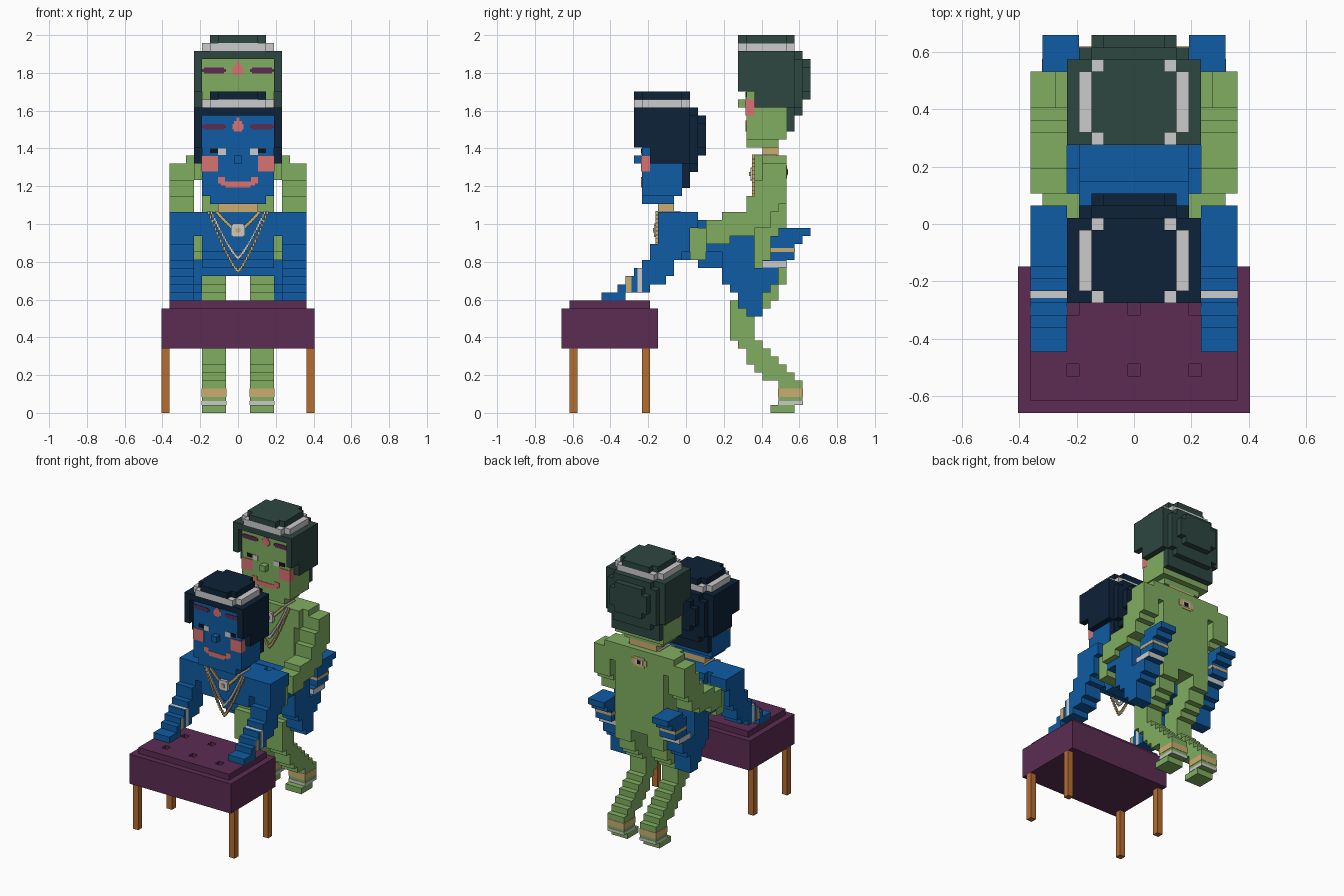
import bpy, bmesh, math

V = 2 / 47  # block size


def lin(c):
    return c / 12.92 if c <= 0.04045 else ((c + 0.055) / 1.055) ** 2.4


def mat(name, hexa):
    m = bpy.data.materials.new(name)
    m.diffuse_color = [lin(int(hexa[i:i + 2], 16) / 255) for i in (0, 2, 4)] + [1]
    return m


GREEN, BLUE = mat("leaf green", "80AE60"), mat("bright blue", "0F5CA3")
DKGREEN, NAVY = mat("dark green", "2E4741"), mat("navy", "0D2238")
PURPLE, WOOD = mat("plum", "5C2C53"), mat("wood", "B56D30")
TAN, SILVER = mat("gold tan", "CBAD70"), mat("silver", "CBCBCB")
CORAL, BLACK = mat("coral", "D87272"), mat("black", "101418")


def half(c):
    return (round(c / V - 0.5) + 0.5) * V


def blocks(name, boxes, m, mirror=False, snap=True, off=(0, 0)):
    """Boxes (x0, x1, y0, y1, z0, z1); snapped to the block grid, shifted by off in y and z."""
    bm = bmesh.new()
    for b in boxes:
        b = list(b)
        if snap:
            b = [half(c) for c in b[:4]] + [round(c / V) * V for c in b[4:]]
        x0, x1, y0, y1, z0, z1 = b
        y0, y1, z0, z1 = y0 + off[0], y1 + off[0], z0 + off[1], z1 + off[1]
        for s in ((1, -1) if mirror else (1,)):
            r = bmesh.ops.create_cube(bm, size=1)
            for v in r["verts"]:
                v.co = (s * (x0 + x1) / 2 + v.co.x * (x1 - x0),
                        (y0 + y1) / 2 + v.co.y * (y1 - y0),
                        (z0 + z1) / 2 + v.co.z * (z1 - z0))
    me = bpy.data.meshes.new(name)
    bm.to_mesh(me)
    bm.free()
    me.materials.append(m)
    ob = bpy.data.objects.new(name, me)
    bpy.context.collection.objects.link(ob)
    return ob


def limb(name, x0, x1, rows, m):
    """Stepped limb from rows (y0, y1, z0, z1), on both sides."""
    return blocks(name, [(x0, x1) + r for r in rows], m, mirror=True)


def band(name, x0, x1, y0, y1, z0, z1, m):
    e = 0.002
    blocks(name, [(x0 - e, x1 + e, y0 - e, y1 + e, z0, z1)], m, mirror=True, snap=False)


# ---- Bench
blocks("bench_legs", [(.36, .405, y, y + V, 0, .34) for y in (-.62, -.235)], WOOD, mirror=True)
blocks("bench_seat", [(-.405, .405, -.66, -.15, .34, .553)], PURPLE)
top = [(-.36, .36, a, b, .553, .596) for a, b in ((-.62, -.53), (-.49, -.32), (-.277, -.19))]
for y0 in (-.53, -.32):  # rows with tuft dents
    for a, b in ((-.36, -.235), (-.192, -.021), (.021, .192), (.235, .36)):
        top.append((a, b, y0, y0 + V, .553, .596))
blocks("bench_cushion", top, PURPLE)


# ---- Head, given at the front figure's place
def head(tag, skin, hair, off):
    def part(n, boxes, m, **k):
        blocks(tag + "_" + n, boxes, m, off=off, **k)
    part("neck", [(-.106, .106, -.15, -.064, 1.06, 1.105)], TAN)
    part("face", [(-.19, .19, -.235, -.02, 1.15, 1.574), (-.15, .15, -.235, -.06, 1.105, 1.15),
                  (-.021, .021, -.277, -.235, 1.32, 1.36)], skin)
    part("side_hair", [(.19, .235, -.277, .02, 1.40, 1.617), (.19, .235, -.19, .02, 1.32, 1.40)],
         hair, mirror=True)
    part("back_hair", [(-.235, .235, -.277, .02, 1.574, 1.617), (-.19, .19, -.02, .02, 1.19, 1.6),
                       (-.19, .19, .02, .064, 1.32, 1.574), (-.15, .15, .02, .064, 1.28, 1.617),
                       (-.15, .15, .064, .107, 1.40, 1.53), (-.106, .106, .064, .107, 1.36, 1.574)], hair)
    part("headband", [(-.19, .19, -.235, -.02, 1.617, 1.66), (-.15, .15, -.277, .02, 1.617, 1.66)], SILVER)
    part("crown_hair", [(-.15, .15, -.235, -.02, 1.66, 1.70), (-.106, .106, -.277, .02, 1.66, 1.70)], hair)
    # painted face plates
    f0, f1 = -.238, -.23
    part("brows", [(.075, .18, f0, f1, 1.50, 1.53), (.064, .192, f0, f1, 1.507, 1.523)],
         PURPLE, mirror=True, snap=False)
    part("forehead_mark", [(-w, w, f0, f1, a, b) for w, a, b in
                           ((.02, 1.49, 1.50), (.03, 1.50, 1.53), (.02, 1.53, 1.545), (.008, 1.545, 1.565))],
         CORAL, snap=False)
    part("eye_whites", [(.064, .106, f0, f1, 1.365, 1.40)], SILVER, mirror=True, snap=False)
    part("pupils", [(.106, .149, f0, f1, 1.375, 1.40)], BLACK, mirror=True, snap=False)
    part("cheeks", [(.107, .193, f0, -.19, 1.277, 1.36)], CORAL, mirror=True, snap=False)
    part("mouth", [(-.065, .065, f0, f1, 1.192, 1.213), (-.09, .09, f0, f1, 1.205, 1.225),
                   (-.106, -.07, f0, f1, 1.215, 1.25), (.07, .106, f0, f1, 1.215, 1.25)], CORAL, snap=False)


# ---- Necklaces: stepped V chains with a pendant
def necklace(tag, off):
    yf = half(-.15)
    for n, (w, z_low, m) in enumerate(((.155, .75, TAN), (.14, .82, SILVER), (.11, .96, TAN))):
        beads, k = [], 18
        for i in range(k):
            t = i / (k - 1)
            x, z = w * (1 - t), z_low + (1.06 - z_low) * (1 - t) ** 1.25
            beads.append((x - .006, x + .006, yf - .012, yf, z - .01, z + .01))
        blocks(f"{tag}_chain_{n}", beads, m, mirror=True, snap=False, off=off)
    blocks(tag + "_collar_chain", [(.11, .122, yf - .01, -.03, 1.06, 1.07)], SILVER,
           mirror=True, snap=False, off=off)
    blocks(tag + "_pendant", [(-.036, .036, yf - .02, yf, .937, .995),
                              (-.028, .028, yf - .02, yf, .93, 1.002)], SILVER, snap=False, off=off)
    blocks(tag + "_pendant_stone", [(-.012, .012, yf - .027, yf - .019, .955, .978)], TAN,
           snap=False, off=off)


BACK = (13 * V, 7 * V)
for tag, skin, hair, off in (("front", BLUE, NAVY, (0, 0)), ("rear", GREEN, DKGREEN, BACK)):
    head(tag, skin, hair, off)
necklace("front", (0, 0))
necklace("rear", (12 * V, 7 * V))

# ---- Rear figure
blocks("rear_torso", [(-.235, .235, .36, .53, 1.23, 1.36), (-.28, .28, .40, .53, 1.32, 1.36),
                      (-.19, .19, .36, .53, .77, 1.23)], GREEN)
limb("rear_arms", .235, .36, [(.405, .53, 1.15, 1.32), (.405, .53, 1.10, 1.19), (.36, .49, 1.06, 1.23),
                              (.32, .45, .98, 1.15), (.19, .36, .94, 1.06), (.107, .235, .89, 1.02)], GREEN)
limb("rear_hands", .15, .32, [(-.02, .107, .85, .98), (.02, .107, .81, .94)], GREEN)
limb("rear_legs", .064, .19, [
    (.45, .575, 0, .043), (.49, .617, .043, .17), (.45, .575, .17, .213), (.40, .575, .19, .213),
    (.36, .53, .213, .255), (.32, .49, .255, .298), (.32, .45, .298, .34), (.277, .405, .34, .383),
    (.235, .36, .383, .426), (.235, .36, .426, .51), (.235, .405, .51, .6), (.277, .45, .553, .64),
    (.32, .49, .6, .68), (.36, .53, .68, .81)], GREEN)
a, b, c, d = half(.064), half(.19), half(.49), half(.617)
band("rear_anklets_silver", a, b, c, d, .043, .064, SILVER)
band("rear_anklets_gold", a, b, c, d, .085, .128, TAN)
# back ornament plates
yb = half(.53)
blocks("back_ornament", [(-.06, .06, yb, yb + .003, 1.255, 1.295), (-.04, .04, yb, yb + .003, 1.24, 1.31)],
       TAN, snap=False)
blocks("back_ornament_ring", [(-.03, .03, yb, yb + .005, 1.257, 1.293)], SILVER, snap=False)
blocks("back_ornament_centre", [(-.015, .015, yb, yb + .007, 1.262, 1.288)], BLACK, snap=False)

# ---- Front figure
blocks("front_torso", [(-.235, .235, -.15, .02, .94, 1.06), (-.19, .19, -.15, .064, .85, 1.06),
                       (-.19, .19, -.064, .15, .81, 1.02), (-.19, .19, .064, .28, .77, .98),
                       (-.235, .235, .19, .32, .72, .94)], BLUE)
limb("front_arms", .235, .36, [
    (-.15, .02, .94, 1.06), (-.15, .064, .98, 1.06), (-.15, .02, .85, .94), (-.19, -.02, .81, .894),
    (-.19, -.064, .77, .81), (-.235, -.064, .72, .81), (-.277, -.107, .68, .766), (-.32, -.15, .68, .723),
    (-.32, -.19, .64, .68), (-.36, -.235, .64, .68), (-.45, -.32, .596, .64), (-.405, -.32, .596, .64)], BLUE)
a, b = half(.235), half(.36)
band("front_bracelets_silver", a, b, -.256, -.235, .64, .766, SILVER)
band("front_bracelets_gold", a, b, -.315, -.29, .64, .723, TAN)
limb("front_legs", .19, .32, [
    (.32, .405, .51, .553), (.277, .405, .553, .64), (.235, .45, .64, .68), (.19, .49, .68, .766),
    (.19, .36, .766, .94), (.107, .28, .85, .894), (.405, .53, .766, .81), (.45, .575, .81, .894),
    (.45, .617, .894, .94), (.49, .66, .936, .98)], BLUE)
a, b = half(.19), half(.32)
band("front_anklets_silver", a, b, half(.405), half(.53), .77, .805, SILVER)
band("front_anklets_gold", a, b, half(.45), half(.575), .853, .873, TAN)
